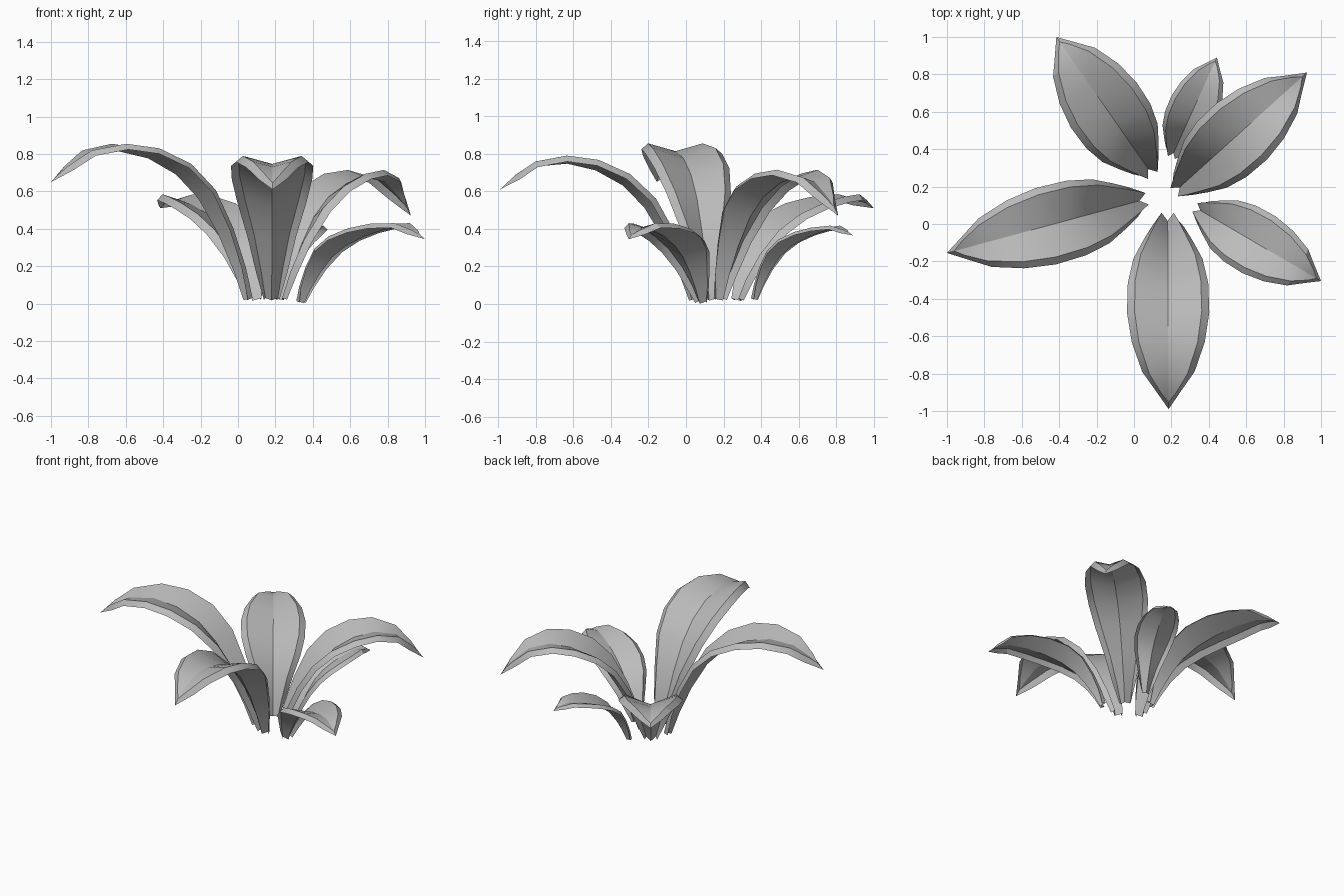
import bpy
import bmesh
from mathutils import Vector

cube = bpy.data.objects.get("Cube")
if cube:
    bpy.data.objects.remove(cube)

grey = bpy.data.materials.new("leaf_grey")
grey.use_nodes = True
grey.diffuse_color = (0.5, 0.5, 0.5, 1)
grey.node_tree.nodes["Principled BSDF"].inputs["Base Color"].default_value = (0.5, 0.5, 0.5, 1)

# One leaf station per row: reach, height, rim half width, fold half width, keel depth
STATIONS = [
    (0.00, 0.00, 0.042, 0.033, 0.045),
    (0.04, 0.20, 0.085, 0.058, 0.058),
    (0.11, 0.45, 0.130, 0.095, 0.070),
    (0.21, 0.70, 0.185, 0.145, 0.078),
    (0.34, 0.87, 0.215, 0.175, 0.072),
    (0.50, 0.97, 0.220, 0.180, 0.058),
    (0.66, 1.00, 0.195, 0.157, 0.043),
    (0.82, 0.96, 0.140, 0.102, 0.028),
    (0.92, 0.87, 0.072, 0.038, 0.012),
    (1.00, 0.77, 0.000, 0.000, 0.000),
]


def make_leaf(name, base, tip, base_z, top_z, tip_z, width, sag=0.0):
    """Arched leaf with a keeled middle and turned-down rims; sag moves the crest outward."""
    start = Vector((base[0], base[1], base_z))
    run = Vector((tip[0] - base[0], tip[1] - base[1], 0))
    along = run.normalized()
    side = Vector((-along.y, along.x, 0))
    up = Vector((0, 0, 1))
    rise = top_z - base_z
    end_h = (tip_z - base_z) / rise

    # Spine, with the droop past the crest fitted to the tip height
    spine = []
    for reach, h, *_ in STATIONS:
        if reach > 0.66:
            h = 1 - (1 - h) * (1 - end_h) / (1 - STATIONS[-1][1])
        h -= sag * max(0, 5.5 * reach * (0.85 - reach))
        spine.append(start + run * reach + up * (h * rise))

    bm = bmesh.new()
    rows = []
    last = len(spine) - 1
    for i, (_, _, rim, fold, depth) in enumerate(STATIONS):
        tangent = (spine[min(i + 1, last)] - spine[max(i - 1, 0)]).normalized()
        normal = tangent.cross(side).normalized()
        if normal.z < 0:
            normal = -normal
        inner = spine[i] if i < last else spine[i].lerp(spine[i - 1], 0.45)
        drop = normal * (0.032 * width if i < last else 0)
        points = [
            spine[i] + side * rim * width - drop,
            inner + side * fold * width,
            inner - normal * depth * width,
            inner - side * fold * width,
            spine[i] - side * rim * width - drop,
        ]
        rows.append([bm.verts.new(p) for p in points])
    for a, b in zip(rows, rows[1:]):
        for k in range(4):
            bm.faces.new((a[k], a[k + 1], b[k + 1], b[k]))
    bmesh.ops.remove_doubles(bm, verts=bm.verts, dist=0.0005)
    bmesh.ops.recalc_face_normals(bm, faces=bm.faces)
    if sum(f.normal.z for f in bm.faces) < 0:
        bmesh.ops.reverse_faces(bm, faces=bm.faces)

    mesh = bpy.data.meshes.new(name)
    bm.to_mesh(mesh)
    bm.free()
    mesh.materials.append(grey)
    leaf = bpy.data.objects.new(name, mesh)
    bpy.context.collection.objects.link(leaf)
    bpy.ops.object.select_all(action="DESELECT")
    leaf.select_set(True)
    bpy.context.view_layer.objects.active = leaf
    bpy.ops.object.shade_smooth_by_angle(angle=0.5)


# Six leaves around an open centre
make_leaf("front_leaf", (0.18, 0.06), (0.185, -0.99), 0.03, 0.79, 0.61, 1.0)
make_leaf("right_leaf", (0.07, 0.135), (-1.0, -0.155), 0.03, 0.855, 0.65, 0.96)
make_leaf("back_right_leaf", (0.10, 0.26), (-0.415, 1.0), 0.03, 0.61, 0.51, 0.97, 0.10)
make_leaf("back_small_leaf", (0.20, 0.355), (0.443, 0.89), 0.03, 0.435, 0.365, 0.62, 0.10)
make_leaf("back_left_leaf", (0.215, 0.17), (0.925, 0.81), 0.03, 0.715, 0.47, 0.92)
make_leaf("left_leaf", (0.325, 0.09), (1.0, -0.305), 0.015, 0.455, 0.345, 0.8, 0.09)
